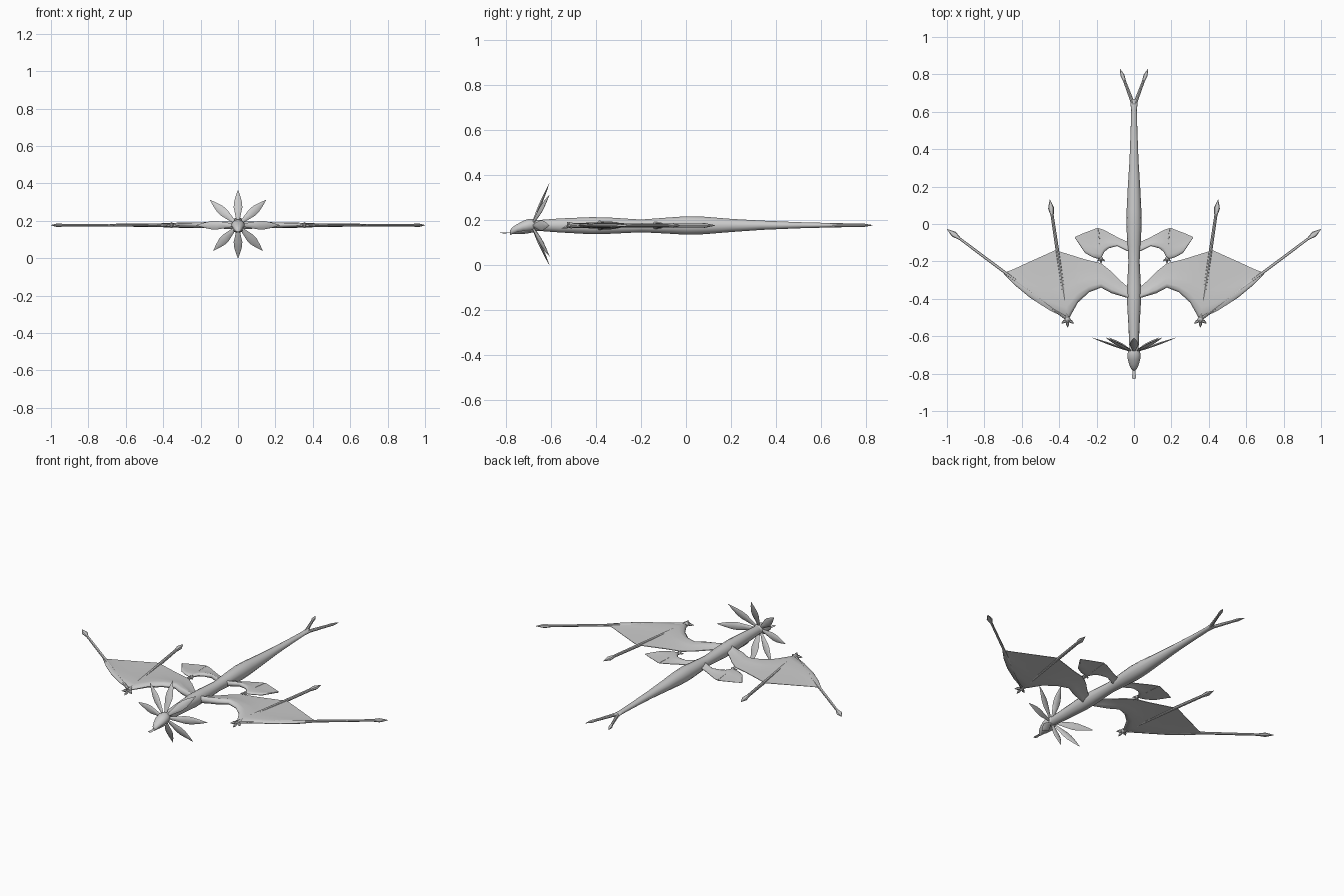
import bpy, bmesh, math
from mathutils import Vector

Z = 0.176  # height of the body axis
grey = bpy.data.materials.new("stone grey")
grey.diffuse_color = (0.6, 0.6, 0.6, 1)


def skin(name, rings, angle=50):
    """Closed surface through a list of equal-length point rings."""
    bm = bmesh.new()
    rows = [[bm.verts.new(p) for p in ring] for ring in rings]
    n = len(rows[0])
    for a, b in zip(rows, rows[1:]):
        for i in range(n):
            j = (i + 1) % n
            bm.faces.new((a[i], a[j], b[j], b[i]))
    bm.faces.new(rows[0])
    bm.faces.new(rows[-1])
    bmesh.ops.recalc_face_normals(bm, faces=bm.faces)
    me = bpy.data.meshes.new(name)
    bm.to_mesh(me)
    bm.free()
    me.materials.append(grey)
    ob = bpy.data.objects.new(name, me)
    bpy.context.collection.objects.link(ob)
    bpy.ops.object.select_all(action='DESELECT')
    ob.select_set(True)
    bpy.context.view_layer.objects.active = ob
    bpy.ops.object.shade_smooth_by_angle(angle=math.radians(angle))
    return ob


def ring(c, u, v, ru, rv, n):
    c, u, v = Vector(c), Vector(u), Vector(v)
    return [c + u * ru * math.cos(2 * math.pi * i / n) + v * rv * math.sin(2 * math.pi * i / n)
            for i in range(n)]


def rod(name, p0, p1, profile, side=None, n=8, angle=50):
    """Straight tapered part; profile holds (fraction, half width, half depth)."""
    p0, p1 = Vector(p0), Vector(p1)
    d = (p1 - p0).normalized()
    u = Vector(side) if side else d.cross(Vector((0, 0, 1))).normalized()
    v = d.cross(u).normalized()
    return skin(name, [ring(p0.lerp(p1, t), u, v, a, b, n) for t, a, b in profile], angle)


def along_y(name, sections, n=14):
    """Sections hold (y, half width, half height, centre z)."""
    return skin(name, [ring((0, y, z), (1, 0, 0), (0, 0, 1), a, b, n) for y, a, b, z in sections])


def wing(name, s, stations):
    """Thin lens-section membrane; stations hold lead x, y, trail x, y, half thickness."""
    rings = []
    for lx, ly, tx, ty, h in stations:
        a, b = Vector((s * lx, ly, Z)), Vector((s * tx, ty, Z))
        up = [(0, 0.15), (0.06, 0.8), (0.17, 1), (0.4, 0.6), (0.7, 0.32), (1, 0.12)]
        top = [a.lerp(b, t) + Vector((0, 0, h * k)) for t, k in up]
        low = [a.lerp(b, t) - Vector((0, 0, h * k)) for t, k in reversed(up)]
        rings.append(top + low)
    return skin(name, rings, 60)


# long body and tail
along_y("body", [
    (-0.70, 0.022, 0.022, 0.176), (-0.64, 0.026, 0.026, 0.176), (-0.56, 0.029, 0.032, 0.176),
    (-0.42, 0.037, 0.039, 0.175), (-0.34, 0.037, 0.037, 0.175), (-0.20, 0.030, 0.029, 0.174),
    (-0.12, 0.035, 0.034, 0.175), (0.00, 0.041, 0.042, 0.176), (0.08, 0.039, 0.040, 0.176),
    (0.20, 0.033, 0.030, 0.176), (0.34, 0.024, 0.021, 0.177), (0.50, 0.018, 0.014, 0.177),
    (0.61, 0.015, 0.011, 0.177), (0.65, 0.020, 0.009, 0.177), (0.665, 0.012, 0.006, 0.177)])

# head with blunt beak, jaw and flat tongue
along_y("head", [
    (-0.655, 0.020, 0.018, 0.178), (-0.675, 0.030, 0.026, 0.178), (-0.70, 0.036, 0.030, 0.176),
    (-0.725, 0.033, 0.026, 0.171), (-0.75, 0.026, 0.020, 0.163), (-0.772, 0.017, 0.016, 0.153),
    (-0.783, 0.007, 0.010, 0.144)])
along_y("lower_jaw", [
    (-0.67, 0.018, 0.008, 0.155), (-0.71, 0.028, 0.010, 0.149), (-0.75, 0.018, 0.007, 0.144),
    (-0.768, 0.008, 0.004, 0.143)], 10)
along_y("tongue", [
    (-0.74, 0.008, 0.002, 0.145), (-0.80, 0.008, 0.002, 0.143), (-0.815, 0.011, 0.002, 0.143),
    (-0.828, 0.008, 0.001, 0.143)], 6)

# frill of eight leaf-shaped petals behind the head
for deg, length in ((90, 0.188), (42, 0.202), (0, 0.225), (-46, 0.19),
                    (-90, 0.176), (-134, 0.19), (180, 0.225), (138, 0.202)):
    a = math.radians(deg)
    r = Vector((math.cos(a), 0, math.sin(a)))
    base = Vector((0, -0.680, Z)) + r * 0.018
    tip = Vector((0, -0.608, Z)) + r * length
    rod("frill_petal", base, tip,
        [(0, 0.007, 0.004), (0.2, 0.014, 0.006), (0.45, 0.023, 0.007), (0.6, 0.022, 0.006),
         (0.8, 0.013, 0.004), (1, 0.0008, 0.0005)],
        side=(-math.sin(a), 0, math.cos(a)), n=6, angle=35)

FRONT = [(0.00, -0.41, 0.00, -0.30, 0.022), (0.035, -0.395, 0.035, -0.335, 0.021),
         (0.07, -0.385, 0.07, -0.305, 0.019), (0.12, -0.37, 0.12, -0.255, 0.018),
         (0.176, -0.34, 0.176, -0.21, 0.016), (0.24, -0.365, 0.26, -0.19, 0.015),
         (0.30, -0.42, 0.34, -0.165, 0.014), (0.35, -0.51, 0.42, -0.14, 0.012),
         (0.45, -0.462, 0.50, -0.176, 0.009), (0.555, -0.395, 0.58, -0.212, 0.008),
         (0.63, -0.333, 0.64, -0.24, 0.007), (0.695, -0.268, 0.697, -0.262, 0.004)]
HIND = [(0.00, -0.16, 0.00, -0.08, 0.018), (0.035, -0.145, 0.035, -0.095, 0.016),
        (0.09, -0.118, 0.08, -0.075, 0.013), (0.135, -0.13, 0.13, -0.048, 0.011),
        (0.16, -0.15, 0.165, -0.03, 0.010), (0.178, -0.19, 0.195, -0.02, 0.009),
        (0.22, -0.178, 0.235, -0.036, 0.007), (0.262, -0.155, 0.272, -0.05, 0.006),
        (0.315, -0.075, 0.317, -0.07, 0.003)]


def spear(name, p0, p1, r, head, w):
    """Thin shaft ending in a flattened spearhead of given length and half width."""
    f = head / (Vector(p1) - Vector(p0)).length
    rod(name, p0, p1, [(0, r, r), (1 - f, r * 0.75, r * 0.75), (1 - f * 0.55, w, w * 0.65),
                       (1 - f * 0.3, w * 0.6, w * 0.4), (1, 0.0008, 0.0008)], n=8, angle=35)


for s, tag in ((-1, "left"), (1, "right")):
    # wings, finger spars and forked tail
    wing(tag + "_front_wing", s, FRONT)
    wing(tag + "_hind_wing", s, HIND)
    spear(tag + "_inner_spar", (s * 0.355, -0.51, Z), (s * 0.45, 0.13, Z), 0.011, 0.085, 0.016)
    spear(tag + "_outer_spar", (s * 0.355, -0.51, Z), (s * 1.0, -0.027, Z), 0.009, 0.085, 0.016)
    spear(tag + "_tail_prong", (s * 0.004, 0.64, 0.177), (s * 0.075, 0.83, 0.177), 0.010, 0.07, 0.011)
    rod(tag + "_hind_spar", (s * 0.176, -0.19, Z), (s * 0.19, -0.025, Z),
        [(0, 0.007, 0.009), (1, 0.003, 0.003)], n=6)
    # clawed wrists
    for part, x, y, k in (("front", 0.355, -0.51, 1), ("hind", 0.176, -0.185, 0.65)):
        c = Vector((s * x, y, Z))
        rod(f"{tag}_{part}_knuckle", c + Vector((0, 0.02 * k, 0)), c - Vector((0, 0.02 * k, 0)),
            [(0, 0.006 * k, 0.006 * k), (0.5, 0.016 * k, 0.014 * k), (1, 0.007 * k, 0.007 * k)])
        for dx, dy, dz in ((0, -0.045, -0.014), (0.034, -0.022, -0.006),
                           (-0.034, -0.022, -0.006), (0, -0.02, 0.016)):
            rod(f"{tag}_{part}_claw", c, c + Vector((dx, dy, dz)) * k,
                [(0, 0.005 * k, 0.005 * k), (0.55, 0.009 * k, 0.008 * k), (1, 0.0006, 0.0006)],
                n=6, angle=35)
